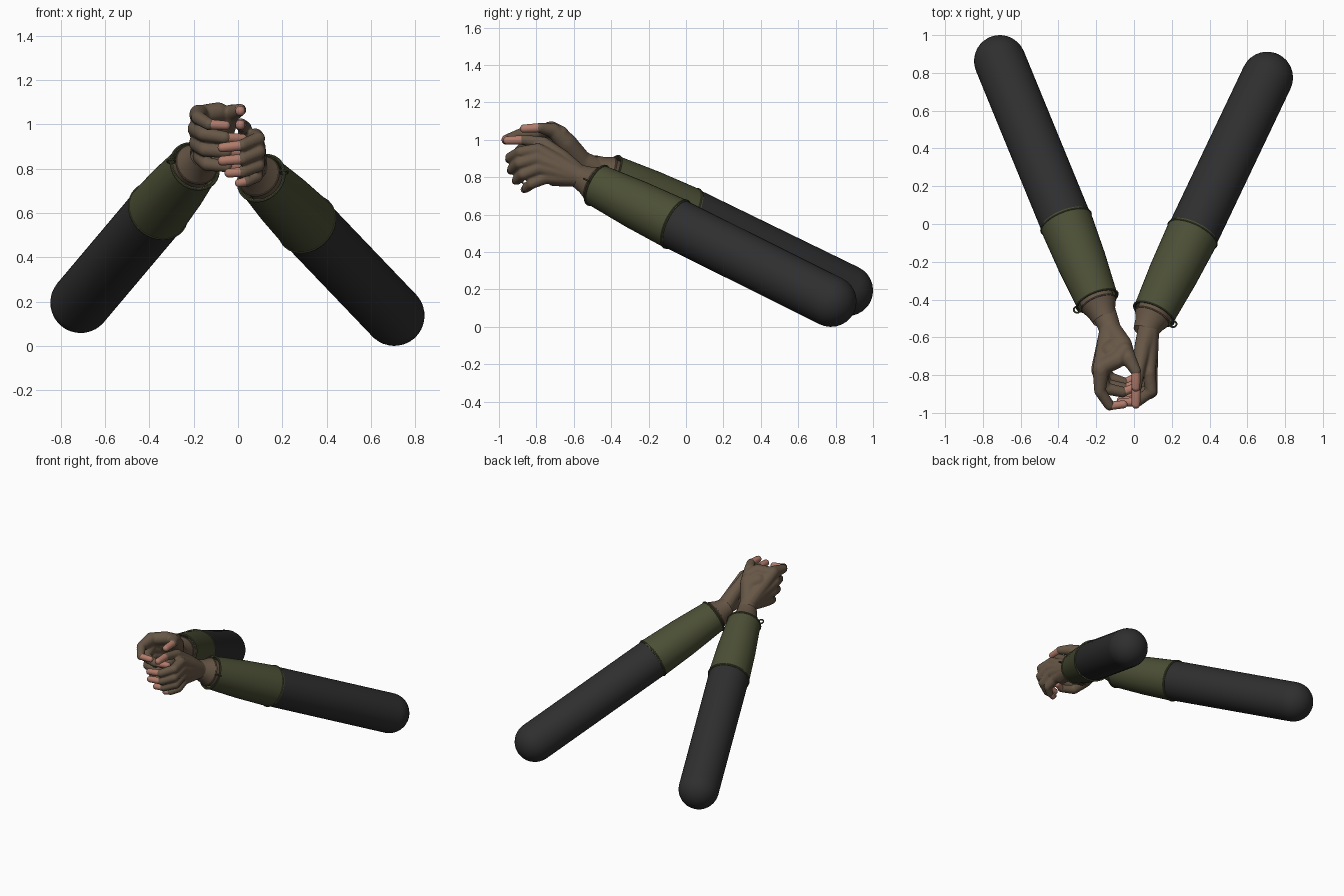
import bpy, bmesh
from math import sin, cos, pi
from mathutils import Vector, Matrix

if "Cube" in bpy.data.objects:
    bpy.data.objects.remove(bpy.data.objects["Cube"])


def material(name, rgb):
    m = bpy.data.materials.new(name)
    m.diffuse_color = (*rgb, 1)
    m.use_nodes = True
    m.node_tree.nodes["Principled BSDF"].inputs["Base Color"].default_value = m.diffuse_color
    return m


BLACK = material("dark_cloth", (0.028, 0.028, 0.029))
OLIVE = material("olive_cloth", (0.072, 0.078, 0.036))
GLOVE = material("brown_glove", (0.135, 0.095, 0.062))
SKIN = material("skin", (0.44, 0.2, 0.145))
TEAL = material("teal_tag", (0.015, 0.07, 0.09))


def finish(name, bm, mat):
    bmesh.ops.recalc_face_normals(bm, faces=bm.faces)
    me = bpy.data.meshes.new(name)
    bm.to_mesh(me)
    bm.free()
    for p in me.polygons:
        p.use_smooth = True
    ob = bpy.data.objects.new(name, me)
    bpy.context.collection.objects.link(ob)
    me.materials.append(mat)
    return ob


def sharpen(ob):
    bpy.ops.object.select_all(action='DESELECT')
    ob.select_set(True)
    bpy.context.view_layer.objects.active = ob
    bpy.ops.object.shade_smooth_by_angle()


def frame(origin, d):
    return Matrix.Translation(origin) @ d.to_track_quat('Z', 'Y').to_matrix().to_4x4()


def lathe(name, profile, mtx, mat, n=40, closed=False):
    bm = bmesh.new()
    rings = [[bm.verts.new(mtx @ Vector((r * cos(2 * pi * i / n), r * sin(2 * pi * i / n), t)))
              for i in range(n)] for t, r in profile]
    pairs = list(zip(rings, rings[1:])) + ([(rings[-1], rings[0])] if closed else [])
    for a, b in pairs:
        for i in range(n):
            j = (i + 1) % n
            bm.faces.new((a[i], a[j], b[j], b[i]))
    bmesh.ops.remove_doubles(bm, verts=bm.verts, dist=1e-5)
    ob = finish(name, bm, mat)
    sharpen(ob)
    return ob


def ring(name, mtx, r, minor, mat, n=40):
    prof = [(minor * sin(k * pi / 4), r + minor * cos(k * pi / 4)) for k in range(8)]
    return lathe(name, prof, mtx, mat, n, closed=True)


def add_capsule(bm, a, ra, b, rb):
    # tapered capsule as the hull of two spheres
    tmp = bmesh.new()
    for c, r in ((a, ra), (b, rb)):
        for i in range(1, 10):
            for k in range(16):
                th, ph = pi * i / 10, 2 * pi * k / 16
                tmp.verts.new(Vector(c) + r * Vector((sin(th) * cos(ph), sin(th) * sin(ph), cos(th))))
    res = bmesh.ops.convex_hull(tmp, input=tmp.verts)
    bmesh.ops.delete(tmp, geom=[v for v in tmp.verts if not v.link_faces], context='VERTS')
    me = bpy.data.meshes.new("tmp")
    tmp.to_mesh(me)
    tmp.free()
    bm.from_mesh(me)
    bpy.data.meshes.remove(me)


def hand(name, chains, tips):
    # glove: capsule chains fused into one skin
    bm = bmesh.new()
    for chain in chains:
        for p, q in zip(chain, chain[1:]):
            add_capsule(bm, p[:3], p[3], q[:3], q[3])
    ob = finish(name + "_glove", bm, GLOVE)
    rm = ob.modifiers.new("fuse", 'REMESH')
    rm.mode, rm.voxel_size, rm.use_smooth_shade = 'VOXEL', 0.007, True
    sm = ob.modifiers.new("soften", 'SMOOTH')
    sm.iterations, sm.factor = 4, 0.5
    # bare fingertips
    for i, (a, b, r) in enumerate(tips):
        bm = bmesh.new()
        add_capsule(bm, a, r, b, r * 0.9)
        finish(f"{name}_fingertip_{i + 1}", bm, SKIN)


def arm(name, back, elbow, cuff, side):
    back, elbow, cuff = Vector(back), Vector(elbow), Vector(cuff)
    d = (elbow - back).normalized()
    L = (elbow - back).length
    R = 0.137
    # upper sleeve with rounded end
    prof = [(-R * cos(k * pi / 16), R * sin(k * pi / 16)) for k in range(9)] + [(L, 0.137)]
    lathe(name + "_sleeve", prof, frame(back, d), BLACK)
    # forearm cuff, open at the wrist
    d = (cuff - elbow).normalized()
    M = (cuff - elbow).length
    lathe(name + "_forearm_cover", [(-0.01, 0.13), (-0.01, 0.141), (M * .5, 0.131), (M, 0.113),
                                    (M, 0.104), (M - 0.1, 0.1)], frame(elbow, d), OLIVE)
    ring(name + "_elbow_piping", frame(elbow, d), 0.14, 0.005, OLIVE)
    ring(name + "_cuff_piping", frame(cuff, d), 0.114, 0.006, OLIVE)
    out = Vector((side, 0, 0))
    out = (out - d * out.dot(d)).normalized()
    ring(name + "_cord_loop", frame(cuff + out * 0.118 + d * 0.015, out.cross(d)), 0.018, 0.005, OLIVE, 16)
    # flared glove opening
    lathe(name + "_glove_opening", [(-0.09, 0.092), (0.0, 0.092), (0.025, 0.096), (0.04, 0.09),
                                    (0.07, 0.076), (0.12, 0.064)], frame(cuff, d), GLOVE)
    ring(name + "_glove_rim", frame(cuff + d * 0.02, d), 0.093, 0.007, GLOVE)
    # tag on top of the cuff
    up = Vector((0, 0, 1))
    up = (up - d * up.z).normalized()
    x = d.cross(up)
    rot = Matrix((x, d, up)).transposed().to_4x4()
    bm = bmesh.new()
    bmesh.ops.create_cube(bm, size=1, matrix=Matrix.Translation(cuff - d * 0.085 + up * 0.123) @ rot
                          @ Matrix.Diagonal((0.028, 0.06, 0.016, 1)))
    sharpen(finish(name + "_tag", bm, TEAL))


arm("support_arm", (0.705, 0.775, 0.137), (0.31, -0.055, 0.55), (0.105, -0.475, 0.757), 1)
arm("grip_arm", (-0.71, 0.863, 0.195), (-0.36, 0.01, 0.61), (-0.195, -0.405, 0.81), -1)

# support hand: palm, four wrapping fingers, thumb
w = (0.075, -0.57, 0.805, 0.058)
W0 = (0.09, -0.51, 0.775, 0.066)
hand("support_hand", [
    [W0, w, (0.078, -0.79, 0.945, 0.037), (0.092, -0.885, 0.935, 0.031), (0.02, -0.94, 0.905, 0.028)],
    [w, (0.088, -0.80, 0.90, 0.037), (0.095, -0.89, 0.875, 0.031), (0.02, -0.93, 0.843, 0.028)],
    [w, (0.088, -0.785, 0.85, 0.036), (0.092, -0.87, 0.815, 0.030), (0.02, -0.905, 0.785, 0.027)],
    [w, (0.078, -0.75, 0.80, 0.035), (0.085, -0.825, 0.765, 0.028), (0.04, -0.855, 0.742, 0.025)],
    [w, (0.06, -0.70, 0.80, 0.05)],
    [w, (0.045, -0.66, 0.90, 0.045), (0.03, -0.76, 0.985, 0.031), (0.012, -0.87, 1.0, 0.028)],
], [
    ((0.02, -0.94, 0.905), (-0.07, -0.945, 0.895), 0.024),
    ((0.02, -0.93, 0.843), (-0.07, -0.935, 0.835), 0.024),
    ((0.02, -0.905, 0.785), (-0.04, -0.91, 0.78), 0.023),
    ((0.04, -0.855, 0.742), (0.005, -0.865, 0.735), 0.021),
    ((0.012, -0.87, 1.0), (0.01, -0.955, 0.997), 0.025),
])

# grip hand: palm, trigger finger, three curled fingers, thumb
g = (-0.125, -0.56, 0.885, 0.058)
G0 = (-0.155, -0.48, 0.84, 0.065)
hand("grip_hand", [
    [G0, g, (-0.175, -0.77, 1.045, 0.045), (-0.18, -0.885, 1.03, 0.031), (-0.13, -0.96, 1.0, 0.028)],
    [g, (-0.185, -0.77, 0.98, 0.043), (-0.155, -0.87, 0.955, 0.033), (-0.06, -0.89, 0.94, 0.029)],
    [g, (-0.18, -0.755, 0.915, 0.042), (-0.15, -0.85, 0.885, 0.032), (-0.05, -0.87, 0.875, 0.029)],
    [g, (-0.165, -0.725, 0.855, 0.041), (-0.14, -0.81, 0.82, 0.031), (-0.05, -0.84, 0.81, 0.027)],
    [g, (-0.11, -0.69, 0.84, 0.045)],
    [(-0.175, -0.76, 1.04, 0.045), (-0.09, -0.72, 1.055, 0.045), (-0.05, -0.67, 1.03, 0.045)],
    [(-0.12, -0.68, 1.0, 0.06), (-0.08, -0.64, 0.97, 0.055)],
    [g, (-0.065, -0.64, 0.985, 0.055), (-0.03, -0.71, 1.05, 0.04), (0.01, -0.78, 1.065, 0.028)],
], [
    ((-0.13, -0.963, 1.0), (-0.055, -0.955, 0.995), 0.023),
    ((-0.06, -0.89, 0.94), (0.02, -0.86, 0.935), 0.024),
    ((-0.05, -0.87, 0.875), (0.02, -0.84, 0.87), 0.024),
    ((-0.05, -0.84, 0.81), (0.01, -0.81, 0.805), 0.022),
    ((0.01, -0.78, 1.065), (0.01, -0.865, 1.06), 0.025),
])
